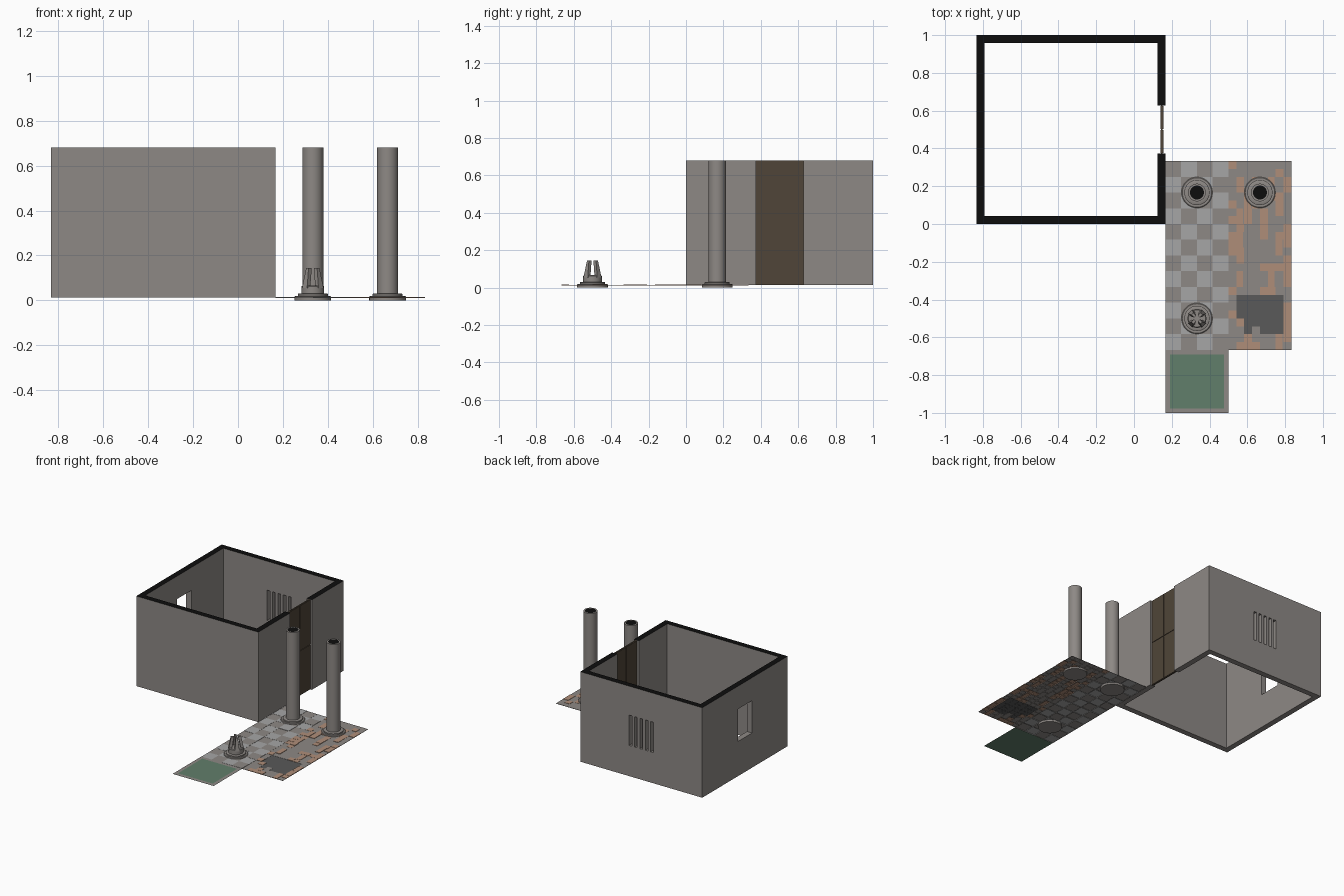
import bpy, bmesh, math, random
from mathutils import Matrix, Vector

if "Cube" in bpy.data.objects:
    bpy.data.objects.remove(bpy.data.objects["Cube"])

random.seed(4)
T = 1 / 3          # map tile module
Z0, Z1 = 0.013, 0.68


def mat(name, c):
    m = bpy.data.materials.new(name)
    m.diffuse_color = (*c, 1)
    m.use_nodes = True
    m.node_tree.nodes["Principled BSDF"].inputs["Base Color"].default_value = m.diffuse_color
    return m


STONE = mat("stone", (0.27, 0.25, 0.235))
BLACK = mat("black_cap", (0.004, 0.004, 0.004))
PALE = mat("pale_tile", (0.38, 0.38, 0.38))
BRICK = mat("brick", (0.43, 0.27, 0.19))
DARK = mat("dark_patch", (0.1, 0.1, 0.1))
WOOD = mat("wood", (0.08, 0.06, 0.04))
WATER = mat("water", (0.12, 0.21, 0.145))


def make(name, bm, *mats):
    me = bpy.data.meshes.new(name)
    bm.to_mesh(me)
    bm.free()
    ob = bpy.data.objects.new(name, me)
    bpy.context.collection.objects.link(ob)
    for m in mats:
        me.materials.append(m)
    return ob


def add_box(bm, lo, hi):
    lo, hi = Vector(lo), Vector(hi)
    m = Matrix.Translation((lo + hi) / 2) @ Matrix.Diagonal((*(hi - lo), 1))
    return bmesh.ops.create_cube(bm, size=1, matrix=m)["verts"]


def box(name, lo, hi, *mats):
    bm = bmesh.new()
    add_box(bm, lo, hi)
    return make(name, bm, *mats)


# room walls, cut by interior, doorway, window and five slits
X0, X1, W = -5 / 6, 1 / 6, 0.042
walls = box("room_walls", (X0, 0, Z0), (X1, 1, Z1), STONE)
cuts = [((X0 + W, W, -1), (X1 - W, 1 - W, 1)),
        ((X1 - 0.1, 0.373, -1), (X1 + 0.1, 0.627, 1)),
        ((X0 - 0.1, 0.416, 0.27), (X0 + 0.1, 0.584, 0.51))]
for i in range(5):
    x = -T + (i - 2) * 0.044
    cuts.append(((x - 0.011, 0.9, 0.24), (x + 0.011, 1.1, 0.465)))
cutters = []
for lo, hi in cuts:
    c = box("cutter", lo, hi, STONE)
    c.hide_render = True
    cutters.append(c)
    b = walls.modifiers.new("cut", "BOOLEAN")
    b.operation, b.solver, b.object = "DIFFERENCE", "EXACT", c
bpy.context.view_layer.update()
cut_mesh = bpy.data.meshes.new_from_object(
    walls.evaluated_get(bpy.context.evaluated_depsgraph_get()))
walls.modifiers.clear()
walls.data = cut_mesh
for c in cutters:
    bpy.data.objects.remove(c)
cut_mesh.materials.clear()
cut_mesh.materials.append(STONE)
cut_mesh.materials.append(BLACK)
for p in cut_mesh.polygons:
    p.material_index = int(p.normal.z > 0.9 and p.center.z > Z1 - 0.01)

# double door: core sheet with four raised panels
bm = bmesh.new()
add_box(bm, (0.143, 0.373, Z0), (0.151, 0.627, Z1))
for y in (0.375, 0.502):
    for z in (Z0 + 0.002, 0.349):
        add_box(bm, (0.139, y, z), (0.155, y + 0.123, z + 0.329))
make("door", bm, WOOD)


# floors: loose quads at slightly different heights with short skirts
def tile(bm, x, y, w, h, z, mi):
    v = [bm.verts.new(p) for p in ((x, y, z), (x + w, y, z), (x + w, y + h, z), (x, y + h, z))]
    b = [bm.verts.new((p.co.x, p.co.y, 0.010)) for p in v]
    bm.faces.new(v).material_index = mi
    for i in range(4):
        j = (i + 1) % 4
        bm.faces.new((b[i], b[j], v[j], v[i])).material_index = mi


bm = bmesh.new()
s = T / 4
for i in range(4):
    for j in range(12):
        tile(bm, T / 2 + i * s, -2 * T + j * s, s, s,
             random.uniform(0.0115, 0.0145), (i + j) % 2 == 0)
make("checker_floor", bm, STONE, PALE)

bm = bmesh.new()
s = T / 8
for i in range(8):
    j = 0
    while j < 24:
        n = min(random.choice((1, 1, 2)), 24 - j)
        x, y = 0.5 + i * s, -2 * T + j * s
        patch = 1 <= i <= 6 and 2 <= j <= 6 and not (i == 1 and j < 4)
        mi = 2 if patch else int(random.random() < (0.6 if i in (1, 7) else 0.38))
        if mi == 1:
            z = random.uniform(0.0125, 0.0155)
            if n == 1 or i == 7:
                tile(bm, x, y, s, n * s, z, 1)
            else:
                tile(bm, x, y, s * 0.85, n * s, z, 1)
                tile(bm, x + s * 0.85, y, s * 0.15, n * s, 0.012, 0)
        else:
            tile(bm, x, y, s, n * s, 0.011 if patch else 0.012, mi)
        j += n
make("brick_floor", bm, STONE, BRICK, DARK)

# pool: flat rim ring above a water sheet
bm = bmesh.new()
x, y, e = T / 2, -1, 0.024
rings = [[bm.verts.new((a, b, 0.013)) for a, b in
          ((x + d, y + d), (x + T - d, y + d), (x + T - d, y + T - d), (x + d, y + T - d))]
         for d in (0, e)]
for i in range(4):
    j = (i + 1) % 4
    bm.faces.new((rings[0][i], rings[0][j], rings[1][j], rings[1][i]))
make("pool_rim", bm, STONE)
bm = bmesh.new()
bm.faces.new([bm.verts.new(p) for p in
              ((x, y, 0.011), (x + T, y, 0.011), (x + T, y + T, 0.011), (x, y + T, 0.011))])
make("pool_water", bm, WATER)


# round stonework turned from a profile
def lathe(name, profile, loc, cap_mat=STONE, n=32):
    bm = bmesh.new()
    rows = [[bm.verts.new((r * math.cos(2 * math.pi * k / n), r * math.sin(2 * math.pi * k / n), z))
             for k in range(n)] for r, z in profile]
    for a, b in zip(rows, rows[1:]):
        for k in range(n):
            j = (k + 1) % n
            bm.faces.new((a[k], a[j], b[j], b[k]))
    bm.faces.new(rows[0][::-1])
    bm.faces.new(rows[-1]).material_index = 1
    ob = make(name, bm, STONE, cap_mat)
    ob.location = (*loc, 0)
    bpy.context.view_layer.objects.active = ob
    ob.select_set(True)
    bpy.ops.object.shade_smooth_by_angle(angle=math.radians(35))
    ob.select_set(False)
    return ob


BASE = [(0.082, 0), (0.082, 0.016), (0.078, 0.019), (0.067, 0.019), (0.067, 0.028), (0.064, 0.03)]
for i, cx in enumerate((T, 2 * T)):
    lathe(f"column_{i + 1}", BASE + [(0.047, 0.03), (0.047, Z1), (0.037, Z1)],
          (cx, T / 2), BLACK)

# brazier-like stump with four tapering claws on the diagonals
lathe("claw_base", BASE + [(0.05, 0.03), (0.05, 0.062), (0.045, 0.066)], (T, -0.5))
bm = bmesh.new()
for k in range(4):
    vs = add_box(bm, (0.032, -0.016, 0.055), (0.052, 0.016, 0.145))
    for v in vs:
        if v.co.z > 0.1:
            v.co.x -= 0.018
            v.co.y *= 0.45
    bmesh.ops.rotate(bm, verts=vs, matrix=Matrix.Rotation(math.pi * (k / 2 + 0.25), 3, "Z"))
make("claws", bm, STONE).location = (T, -0.5, 0)
